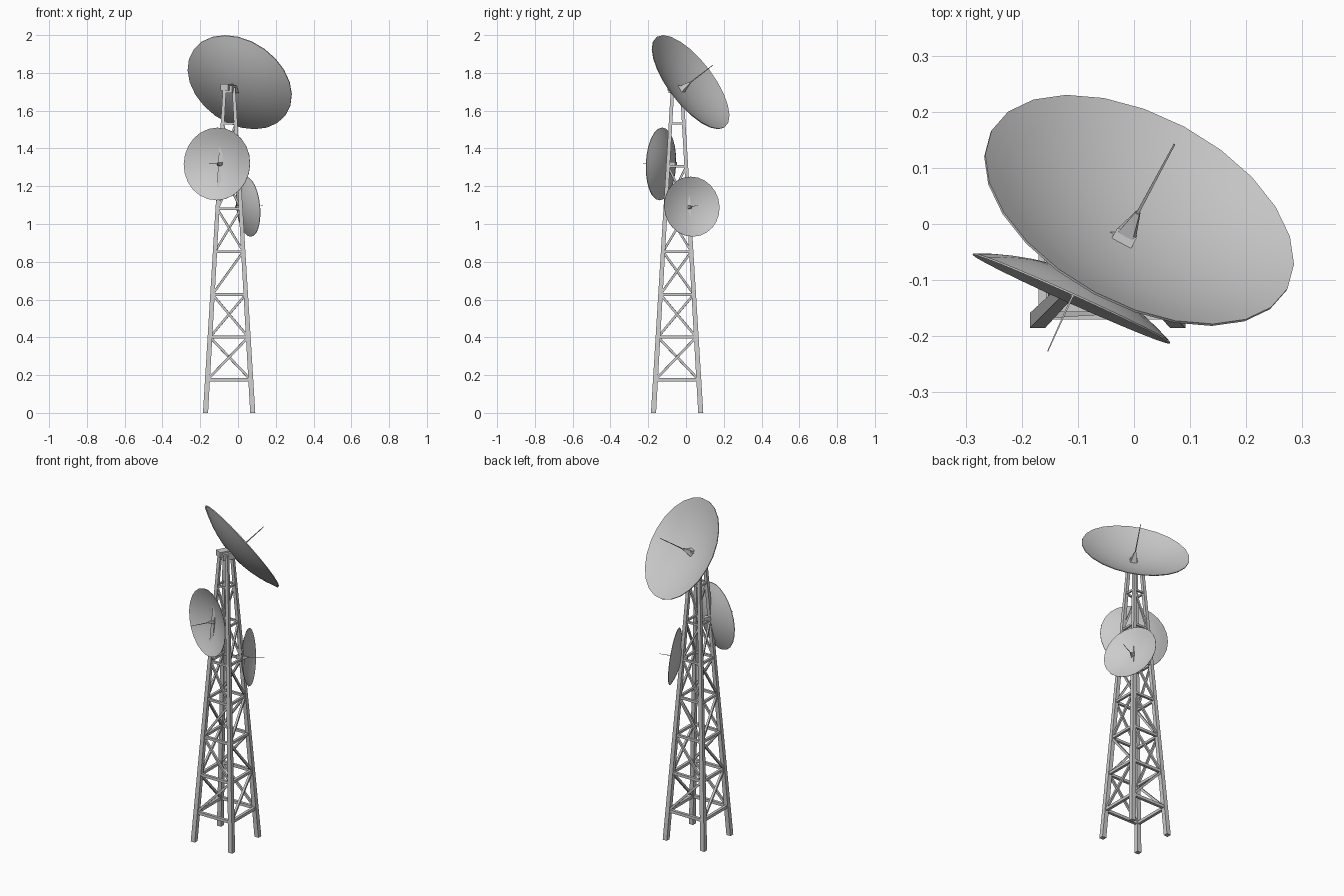
import bpy, bmesh, math
from mathutils import Vector, Matrix

if "Cube" in bpy.data.objects:
    bpy.data.objects.remove(bpy.data.objects["Cube"])

CX = CY = -0.047          # tower axis
TOP = 1.72


def half(z):
    """Half width of the tower (to leg centres) at height z."""
    return 0.125 + (0.024 - 0.125) * z / TOP


def corner(i, z):
    sx, sy = [(-1, -1), (1, -1), (1, 1), (-1, 1)][i % 4]
    return Vector((CX + sx * half(z), CY + sy * half(z), z))


def finish(name, bm):
    bmesh.ops.recalc_face_normals(bm, faces=bm.faces)
    me = bpy.data.meshes.new(name)
    bm.to_mesh(me)
    bm.free()
    ob = bpy.data.objects.new(name, me)
    bpy.context.collection.objects.link(ob)
    return ob


def beam(bm, a, b, wa, wb=None, side=Vector((0, 0, 1))):
    """Square bar from a to b, optionally tapered."""
    wb = wb or wa
    d = (b - a).normalized()
    u = d.cross(side).normalized()
    v = d.cross(u)
    ends = []
    for p, w in ((a, wa / 2), (b, wb / 2)):
        ends.append([bm.verts.new(p + u * s * w + v * t * w)
                     for s, t in ((-1, -1), (1, -1), (1, 1), (-1, 1))])
    bm.faces.new(ends[0])
    bm.faces.new(ends[1])
    for i in range(4):
        j = (i + 1) % 4
        bm.faces.new((ends[0][i], ends[0][j], ends[1][j], ends[1][i]))


def box(bm, centre, size, angle=0):
    m = (Matrix.Translation(centre) @ Matrix.Rotation(angle, 4, 'Z')
         @ Matrix.Diagonal((*size, 1)))
    bmesh.ops.create_cube(bm, size=1, matrix=m)


# Four tapering legs with level feet
bm = bmesh.new()
for i in range(4):
    rings = []
    for z, w in ((0, 0.0135), (TOP, 0.009)):
        c = corner(i, z)
        rings.append([bm.verts.new(c + Vector((s * w, t * w, 0)))
                      for s, t in ((-1, -1), (1, -1), (1, 1), (-1, 1))])
    bm.faces.new(rings[0])
    bm.faces.new(rings[1])
    for k in range(4):
        j = (k + 1) % 4
        bm.faces.new((rings[0][k], rings[0][j], rings[1][j], rings[1][k]))
finish("tower_legs", bm)

# Horizontal rings
levels = [0.175 + 0.2262 * i for i in range(7)]
bm = bmesh.new()
for z in levels:
    for i in range(4):
        beam(bm, corner(i, z), corner(i + 1, z), 0.018 - 0.005 * z)
finish("tower_rings", bm)

# One diagonal per face and bay; opposite faces cross
bm = bmesh.new()
for k in range(6):
    z0, z1 = levels[k], levels[k + 1]
    for i in range(4):
        if k == 5 and i % 2:
            continue
        flip = (k + i // 2) % 2 if k == 2 and i % 2 == 0 else k % 2
        a, b = (i, i + 1) if not flip else (i + 1, i)
        beam(bm, corner(a, z0), corner(b, z1), 0.013 - 0.003 * k / 5)
finish("tower_braces", bm)

# Top cap
bm = bmesh.new()
box(bm, (CX, CY, TOP - 0.008), (0.066, 0.066, 0.02))
finish("tower_cap", bm)


def dish(name, rim, axis, r):
    """Parabolic bowl, feed horn and rod; rim is the rim centre."""
    axis = Vector(axis).normalized()
    depth, thick, n, rows = 0.228 * r, 0.016 * r, 24, 6
    z = axis
    x = Vector((0, 0, 1)).cross(z).normalized()
    y = z.cross(x)
    m = Matrix((x, y, z)).transposed().to_4x4()
    m.translation = Vector(rim) - axis * depth

    bm = bmesh.new()
    prof = [(r * k / rows, depth * (k / rows) ** 2) for k in range(1, rows + 1)]
    path = prof + [(p, h - thick) for p, h in reversed(prof)]
    rings = [[bm.verts.new((p * math.cos(2 * math.pi * i / n),
                            p * math.sin(2 * math.pi * i / n), h))
              for i in range(n)] for p, h in path]
    for ra, rb in zip(rings, rings[1:]):
        for i in range(n):
            j = (i + 1) % n
            bm.faces.new((ra[i], ra[j], rb[j], rb[i]))
    for ring, h in ((rings[0], 0), (rings[-1], -thick)):
        c = bm.verts.new((0, 0, h))
        for i in range(n):
            bm.faces.new((c, ring[i], ring[(i + 1) % n]))
    bm.transform(m)
    ob = finish(name + "_bowl", bm)
    bpy.context.view_layer.objects.active = ob
    ob.select_set(True)
    bpy.ops.object.shade_smooth_by_angle(angle=math.radians(35))
    ob.select_set(False)

    # Feed horn tapering into a thin rod
    bm = bmesh.new()
    beam(bm, Vector((0, 0, 0)), Vector((0, 0, 0.2 * r)), 0.12 * r, 0.028 * r,
         Vector((0, 1, 0)))
    beam(bm, Vector((0, 0, 0.19 * r)), Vector((0, 0, depth + 0.53 * r)),
         0.018 * r, 0.01 * r, Vector((0, 1, 0)))
    bm.transform(m)
    finish(name + "_feed", bm)

    # Bracket behind the bowl
    bm = bmesh.new()
    back = Vector((axis.x, axis.y, 0)).normalized()
    apex = m.translation - back * 0.10 * r
    s = 0.13 * r
    box(bm, apex, (0.26 * r, s, s), math.atan2(axis.y, axis.x))
    if axis.z > 0.3:
        box(bm, Vector((-0.058, -0.06, 1.725)), (0.06, 0.045, 0.034),
            math.atan2(axis.y, axis.x))
    finish(name + "_bracket", bm)


dish("top_dish", (0.010, 0.026, 1.752), (0.39, 0.73, 0.56), 0.299)
dish("front_dish", (-0.112, -0.134, 1.318), (-0.41, -0.91, 0.04), 0.1925)
dish("side_dish", (0.055, 0.031, 1.092), (0.915, 0.39, 0.09), 0.1595)
